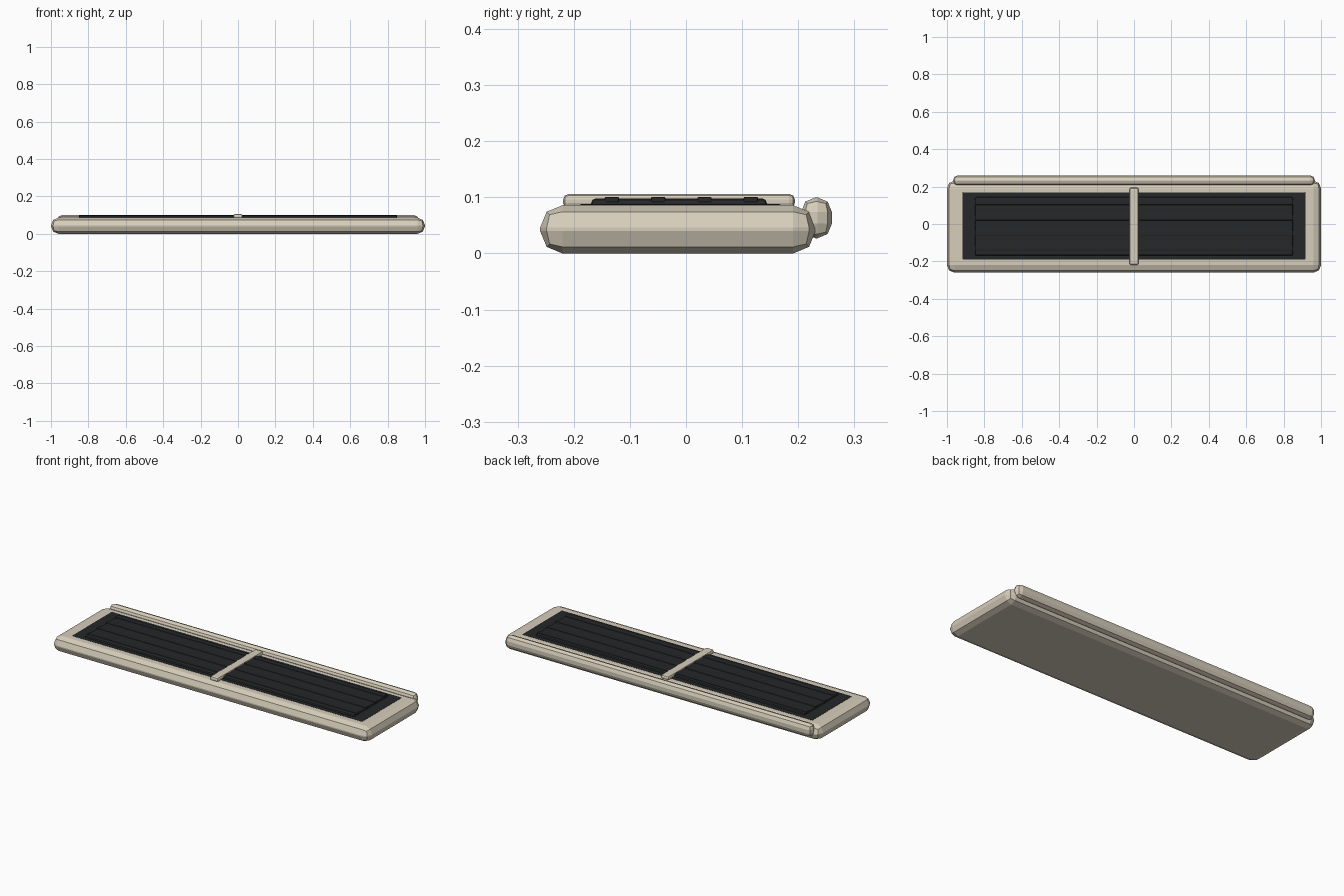
import bpy
import bmesh

if "Cube" in bpy.data.objects:
    bpy.data.objects.remove(bpy.data.objects["Cube"])


def material(name, color):
    m = bpy.data.materials.new(name)
    m.diffuse_color = color
    m.use_nodes = True
    m.node_tree.nodes["Principled BSDF"].inputs["Base Color"].default_value = m.diffuse_color
    return m


beige = material("beige", (0.68, 0.62, 0.50, 1))
dark = material("dark", (0.018, 0.02, 0.022, 1))


def box(name, x, y, z, bevel, mat, segments=2):
    """Bevelled flat-shaded box from (min, max) ranges."""
    bm = bmesh.new()
    bmesh.ops.create_cube(bm, size=1)
    for v in bm.verts:
        v.co = [r[0] if c < 0 else r[1] for c, r in zip(v.co, (x, y, z))]
    me = bpy.data.meshes.new(name)
    bm.to_mesh(me)
    bm.free()
    ob = bpy.data.objects.new(name, me)
    bpy.context.collection.objects.link(ob)
    me.materials.append(mat)
    if bevel:
        b = ob.modifiers.new("bevel", 'BEVEL')
        b.width = bevel
        b.segments = segments
    return ob


# Main tray and the rounded rail along the back
box("base_tray", (-1, 1), (-0.26, 0.231), (0, 0.086), 0.04, beige)
box("back_rail", (-0.967, 0.967), (0.205, 0.26), (0.027, 0.1), 0.026, beige)

# Dark panel with raised inner panel
box("outer_panel", (-0.917, 0.917), (-0.19, 0.17), (0.07, 0.088), 0.004, dark)
box("inner_panel", (-0.85, 0.85), (-0.169, 0.144), (0.08, 0.098), 0.008, dark)

# Thin ribs running along the panel
for i in range(4):
    y = -0.132 + i * 0.0825
    box(f"panel_rib_{i + 1}", (-0.85, 0.85), (y - 0.013, y + 0.013),
        (0.09, 0.101), 0.003, dark)

# Divider bar across the middle
box("centre_divider", (-0.025, 0.025), (-0.219, 0.194), (0.08, 0.106), 0.01, beige)
